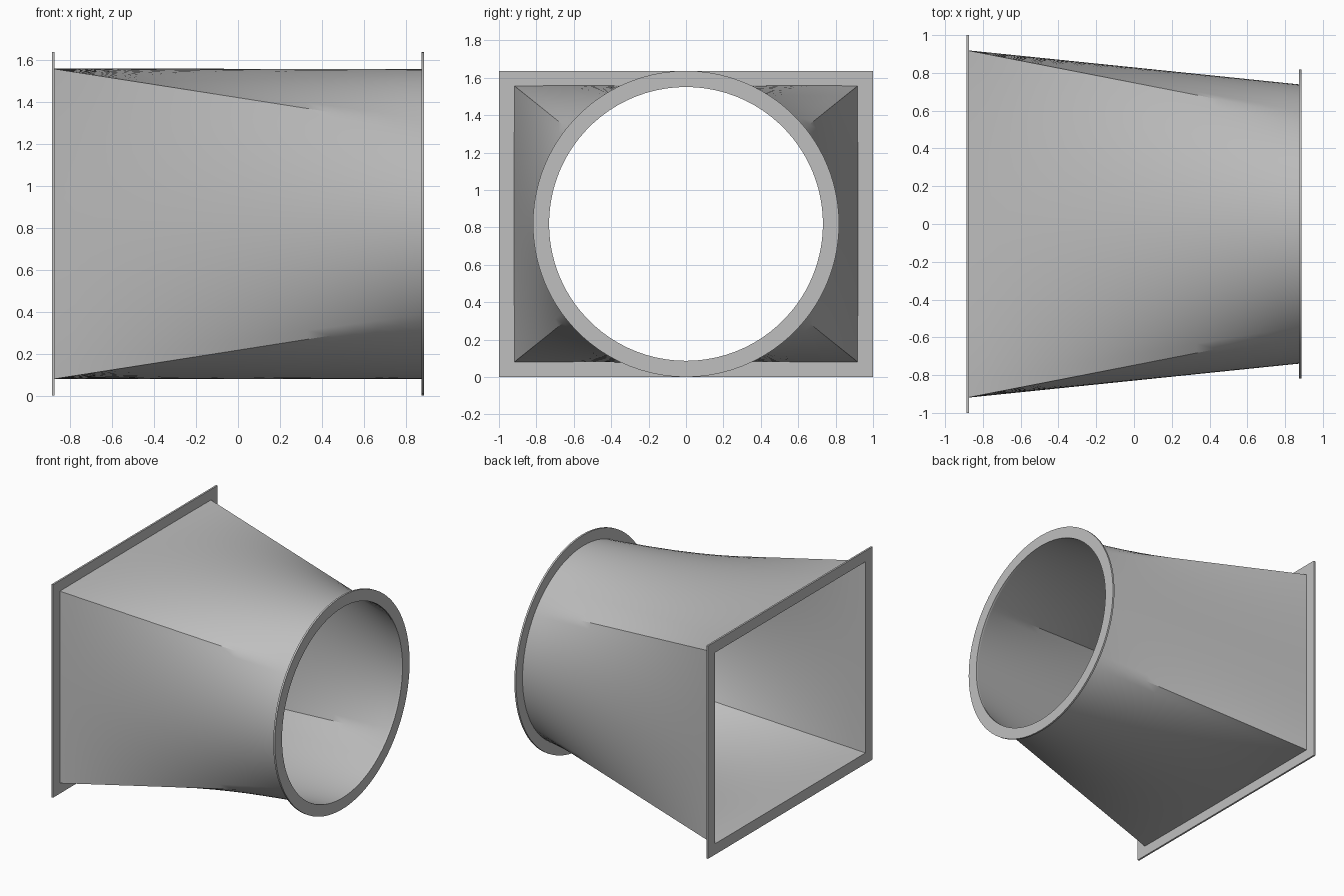
import bpy, bmesh
from math import pi, sin, cos, atan2, radians

cube = bpy.data.objects.get("Cube")
if cube:
    bpy.data.objects.remove(cube)

MID = 0.8185        # height of the duct axis
END = 0.887         # half length along x
PLATE = 0.014       # flange thickness
SIDE = 24           # segments per side of the duct

steel = bpy.data.materials.new("galvanized_grey")
steel.use_nodes = True
grey = (0.52, 0.52, 0.52, 1)
steel.diffuse_color = grey
steel.node_tree.nodes["Principled BSDF"].inputs["Base Color"].default_value = grey


def rectangle(hy, hz):
    """Outline of a rectangle, SIDE points per edge, starting at a corner."""
    c = [(hy, -hz), (hy, hz), (-hy, hz), (-hy, -hz)]
    return [(a[0] + (b[0] - a[0]) * i / SIDE, a[1] + (b[1] - a[1]) * i / SIDE)
            for a, b in zip(c, c[1:] + c[:1]) for i in range(SIDE)]


def circle(r):
    """Circle whose quarter marks line up with the rectangle corners."""
    k = atan2(MID - 0.08, 0.917)
    marks = [-k, k, pi - k, pi + k, 2 * pi - k]
    angles = [a + (b - a) * i / SIDE for a, b in zip(marks, marks[1:]) for i in range(SIDE)]
    return [(r * cos(a), r * sin(a)) for a in angles]


def blend(a, b, t):
    return [(p[0] + (q[0] - p[0]) * t, p[1] + (q[1] - p[1]) * t) for p, q in zip(a, b)]


def closed_loft(name, sections):
    """Skin a looped list of (x, outline) sections into a hollow solid."""
    bm = bmesh.new()
    rings = [[bm.verts.new((x, y, z + MID)) for y, z in pts] for x, pts in sections]
    for a, b in zip(rings, rings[1:] + rings[:1]):
        for i in range(len(a)):
            j = (i + 1) % len(a)
            bm.faces.new((a[i], a[j], b[j], b[i]))
    bmesh.ops.recalc_face_normals(bm, faces=bm.faces)
    mesh = bpy.data.meshes.new(name)
    bm.to_mesh(mesh)
    bm.free()
    mesh.materials.append(steel)
    obj = bpy.data.objects.new(name, mesh)
    bpy.context.collection.objects.link(obj)
    bpy.ops.object.select_all(action='DESELECT')
    obj.select_set(True)
    bpy.context.view_layer.objects.active = obj
    bpy.ops.object.shade_smooth_by_angle(angle=radians(30))


def flange(name, x0, x1, inner, outer):
    closed_loft(name, [(x0, inner), (x0, outer), (x1, outer), (x1, inner)])


# Flanges at both ends
flange("rectangular_flange", -END, -END + PLATE, rectangle(0.915, 0.735), rectangle(1, MID))
flange("round_flange", END - PLATE, END, circle(0.732), circle(MID))

# Thin sheet transition from rectangle to circle
STEPS = 16
start, stop = -END + 0.002, END - 0.002
stations = [i / STEPS for i in range(STEPS + 1)]
outside = [(start + (stop - start) * t, blend(rectangle(0.92, 0.74), circle(0.738), t))
           for t in stations]
inside = [(start + (stop - start) * t, blend(rectangle(0.915, 0.735), circle(0.732), t))
          for t in stations]
closed_loft("transition_duct", outside + inside[::-1])
